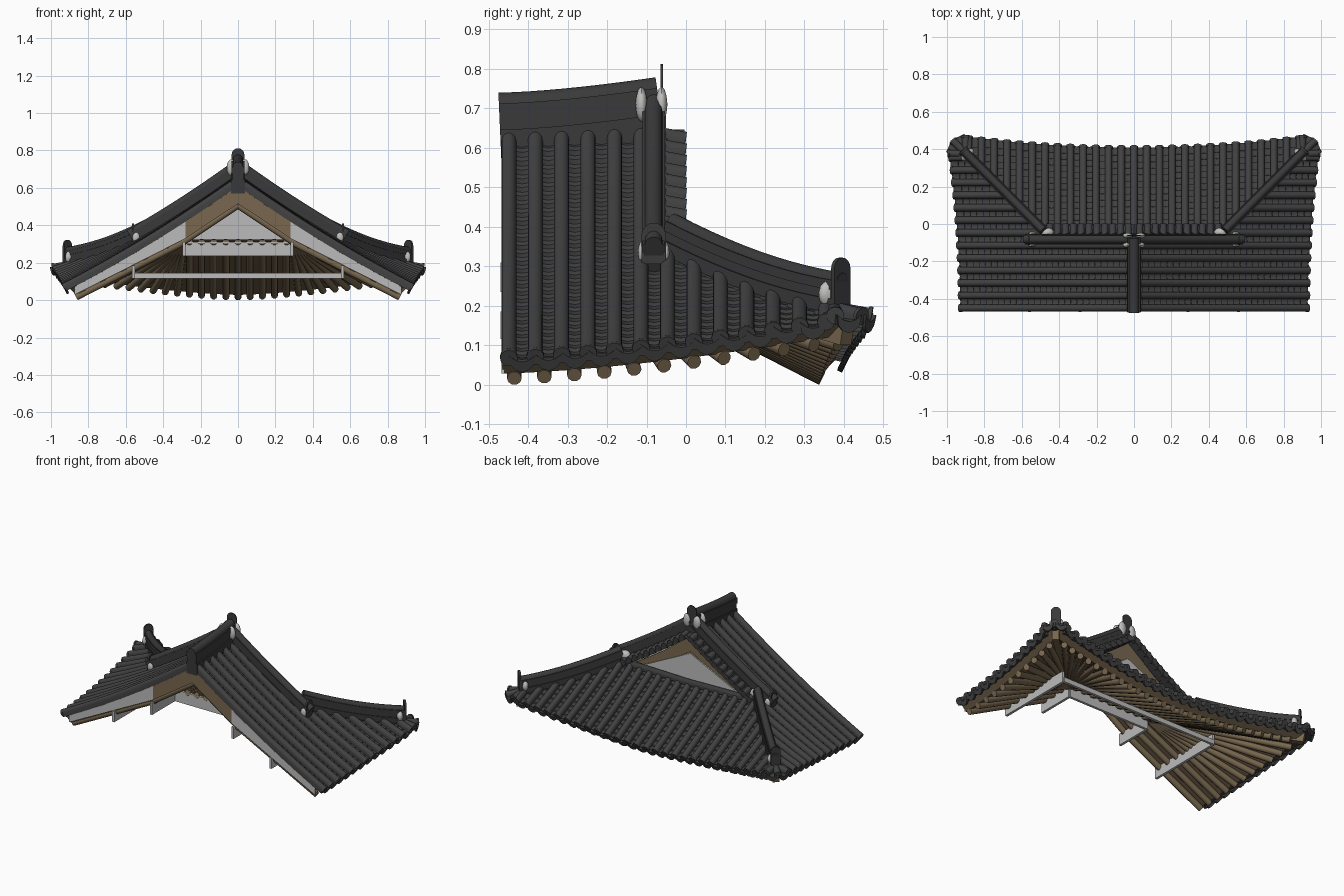
import bpy, bmesh, math
from mathutils import Vector, Matrix

if "Cube" in bpy.data.objects:
    bpy.data.objects.remove(bpy.data.objects["Cube"])

def mat(name, c):
    m = bpy.data.materials.new(name)
    m.diffuse_color = (*c, 1)
    m.use_nodes = True
    m.node_tree.nodes["Principled BSDF"].inputs["Base Color"].default_value = m.diffuse_color
    return m

TILE = mat("charcoal tile", (0.053, 0.053, 0.053))
RIDGE = mat("dark ridge tile", (0.042, 0.042, 0.043))
WOOD = mat("brown wood", (0.19, 0.137, 0.078))
DARKWOOD = mat("dark wood", (0.14, 0.10, 0.058))
GREY = mat("light grey", (0.5, 0.5, 0.5))
PLASTER = mat("pale plaster", (0.52, 0.52, 0.51))
UP = Vector((0, 0, 1))

def sweep(bm, sec, path):
    """Closed section (side, up) swept along a path, with caps."""
    P = [Vector(p) for p in path]
    n, rings = len(P), []
    for i, p in enumerate(P):
        t = (P[min(i + 2, n - 1)] - P[max(i - 2, 0)]).normalized()
        side = t.cross(UP).normalized()
        nor = side.cross(t)
        rings.append([bm.verts.new(p + side * a + nor * b) for a, b in sec])
    m = len(sec)
    for r, q in zip(rings, rings[1:]):
        for j in range(m):
            bm.faces.new((r[j], r[(j + 1) % m], q[(j + 1) % m], q[j]))
    bm.faces.new(rings[0])
    bm.faces.new(rings[-1])

def finish(name, bm, material):
    bmesh.ops.recalc_face_normals(bm, faces=bm.faces)
    me = bpy.data.meshes.new(name)
    bm.to_mesh(me)
    bm.free()
    me.materials.append(material)
    o = bpy.data.objects.new(name, me)
    bpy.context.collection.objects.link(o)
    bpy.ops.object.select_all(action='DESELECT')
    o.select_set(True)
    bpy.context.view_layer.objects.active = o
    bpy.ops.object.shade_smooth_by_angle(angle=math.radians(40))

def arc(r, n, a0=0, a1=math.pi, cy=0):
    return [(r * math.cos(a0 + (a1 - a0) * i / n), cy + r * math.sin(a0 + (a1 - a0) * i / n)) for i in range(n + 1)]

def circle(r, n=10):
    return arc(r, n, 0, 2 * math.pi)[:-1]

def rect(w, h):
    return [(-w / 2, 0), (w / 2, 0), (w / 2, h), (-w / 2, h)]

# Roof surface: d = distance outward, a = position along the eave
def f(d): return 0.636 - 0.71 * d + 0.108 * d * d
def tt(s, a): return min(abs(a) / 0.93 if s == 'B' else max(0, (a + 0.47) / 0.88), 1.05)
def eave(t): return 0.925 + 0.062 * t * t
def lift(t): return 0.1 * t ** 1.5
def zs(d, t):
    u = d / eave(t)
    return f(0.93 * u) + lift(t) * u * u + 0.03 * t * (1 - u)
def pos(s, d, a, z):
    return (a, d - 0.52, z) if s == 'B' else (d if s == 'R' else -d, a, z)
def surf(s, d, a, dz=0): return pos(s, d, a, zs(d, tt(s, a)) + dz)

def start(s, a):
    if s == 'B':
        return max(0.48, abs(a))
    return 0.02 if a < -0.06 else a + 0.52

# Tile rows, valleys and eave end tiles on the three slopes
ROW = arc(0.019, 7) + [(-0.019, -0.014), (0.019, -0.014)]
VAL = [(-0.034, 0.006), (-0.015, -0.007), (0, -0.01), (0.015, -0.007), (0.034, 0.006), (0.034, -0.02), (-0.034, -0.02)]
TONGUE = [(-0.033, 0.006), (-0.015, -0.007), (0, -0.01), (0.015, -0.007), (0.033, 0.006),
          (0.029, -0.02), (0.016, -0.034), (0, -0.04), (-0.016, -0.034), (-0.029, -0.02)]
DISC = circle(0.0225, 12)
rows, valleys, ends = bmesh.new(), bmesh.new(), bmesh.new()

def tip(s, a, sec, length, dz):
    e = eave(tt(s, a))
    sweep(ends, sec, [surf(s, e - 0.004, a, dz), surf(s, e + length, a, dz)])

for s in 'RLB':
    line = [0.068 * k for k in range(-13, 14)] if s == 'B' else [-0.449 + 0.067 * k for k in range(13)]
    for k, a in enumerate(line):
        d0, d1 = start(s, a), eave(tt(s, a))
        n = max(2, int((d1 - d0) / 0.06))
        sweep(rows, ROW, [surf(s, d0 + (d1 - d0) * i / n, a, 0.005) for i in range(n + 1)])
        tip(s, a, DISC, 0.007, 0.001)
        if k == len(line) - 1:
            continue
        b = (a + line[k + 1]) / 2
        d0, d1 = start(s, b), eave(tt(s, b))
        n = max(2, int((d1 - d0) / 0.032))
        path = []
        for i in range(n):            # overlapping courses
            for j, dz in ((0, -0.004), (0.98, 0.005)):
                path.append(surf(s, d0 + (d1 - d0) * (i + j) / n, b, dz))
        sweep(valleys, VAL, path)
        tip(s, b, TONGUE, 0.008, 0)
# rounded corners: short tiles fanned around the hip end
for sx in (1, -1):
    for k, deg in enumerate((2, 23, 45, 67, 88)):
        v = Vector((sx * math.cos(math.radians(deg)), math.sin(math.radians(deg)), -0.18))
        c = Vector((sx * 0.898, 0.375, 0.188))
        L = 0.09 + 0.006 * (k in (1, 2, 3))
        if k % 2:
            sweep(valleys, VAL, [c + v * 0.02, c + v * L])
            sweep(ends, TONGUE, [c + v * (L - 0.004), c + v * (L + 0.006)])
        else:
            c.z += 0.004
            sweep(rows, ROW, [c + v * 0.01, c + v * L])
            sweep(ends, DISC, [c + v * (L - 0.004), c + v * (L + 0.006)])
finish("round_tile_rows", rows, TILE)
finish("valley_tiles", valleys, TILE)
finish("eave_end_tiles", ends, TILE)

# Gable edge: short tiles lying across the verge
verge = bmesh.new()
tg = tt('R', -0.06)
for sx in (1, -1):
    for k in range(11):
        x = 0.03 + 0.042 * k
        z = zs(x, tg)
        sweep(verge, ROW, [(sx * x, -0.07, z + 0.006), (sx * x, -0.004, z - 0.006)])
        sweep(verge, circle(0.02), [(sx * x, -0.008, z - 0.006), (sx * x, 0, z - 0.007)])
    sweep(verge, [(-0.034, -0.02), (0.034, -0.02), (0.034, 0), (-0.034, 0)],
          [(sx * 0.06 * i, -0.038, zs(0.06 * i, tg) - 0.004) for i in range(9)])
finish("gable_verge_tiles", verge, TILE)

# Ridges: layered section with a round cap
def ridge_sec(w, h, base=-0.012):
    r = w * 0.72
    return ([(-w, base), (w, base), (w, h * 0.25), (w * 0.8, h * 0.25), (w * 0.8, h * 0.5), (w * 0.9, h * 0.5),
             (w * 0.9, h - r)] + arc(r, 6, cy=h - r) + [(-w * 0.9, h - r), (-w * 0.9, h * 0.5),
             (-w * 0.8, h * 0.5), (-w * 0.8, h * 0.25), (-w, h * 0.25)])

bm = bmesh.new()
sweep(bm, ridge_sec(0.038, 0.125, -0.045),
      [(0, -0.47 + 0.41 * i / 10, 0.615 + 0.04 * (i / 10) ** 1.5) for i in range(11)])
finish("main_ridge", bm, RIDGE)
desc, hip, orn, plaster = (bmesh.new() for _ in range(4))

def blob(c, size, rot=0):
    M = Matrix.Translation(c) @ Matrix.Rotation(rot, 4, 'Z') @ Matrix.Diagonal((*size, 1))
    bmesh.ops.create_icosphere(plaster, subdivisions=2, radius=1, matrix=M)

def arch(c, direction, w, h, th=0.012):
    """Upright arched end plate."""
    p = Vector(c)
    sweep(orn, [(-w, 0), (w, 0)] + arc(w, 8, cy=h - w), [p, p + Vector(direction) * th])

arch((0, -0.064, 0.68), (0, 1, 0), 0.034, 0.132, 0.006)
for sx, s in ((1, 'R'), (-1, 'L')):
    for y in (-0.113, -0.062):        # plaster either side of the descending ridge
        blob((sx * 0.035, y, 0.71), (0.026, 0.015, 0.045))
    sweep(desc, ridge_sec(0.031, 0.09), [surf(s, -0.02 + 0.57 * i / 12, -0.082) for i in range(13)])
    hz = [0.47 + 0.44 * i / 10 for i in range(11)]
    sweep(hip, ridge_sec(0.028, 0.09), [surf(s, d, d - 0.52, 0.004) for d in hz])
    arch((sx * 0.556, -0.082, 0.305), (sx, 0, 0), 0.031, 0.105)
    for y in (-0.112, -0.052):
        blob((sx * 0.545, y, 0.335), (0.02, 0.01, 0.028))
    dv = Vector((sx, 1, 0)).normalized()
    arch((sx * 0.908, 0.388, 0.2), dv, 0.029, 0.122)
    blob((sx * 0.89, 0.37, 0.23), (0.022, 0.044, 0.04), sx * math.pi / 4)
    blob((sx * 0.465, -0.045, 0.375), (0.038, 0.026, 0.032))
finish("descending_ridges", desc, RIDGE)
finish("hip_ridges", hip, RIDGE)
finish("ridge_end_plates", orn, RIDGE)
finish("ridge_end_plaster", plaster, PLASTER)
bm = bmesh.new()
sweep(bm, ROW, [(-0.47, -0.03, 0.34), (0, -0.03, 0.33), (0.47, -0.03, 0.34)])
finish("gable_base_trim", bm, RIDGE)

# Rafters (parallel then fanned) with boarding and fascia above them
raft, soffit = bmesh.new(), bmesh.new()

def rafter_ends(s, a):
    t = tt(s, a)
    a0 = max(-0.29, min(0.29, a)) if s == 'B' else min(a, -0.23)
    d1, z1 = 0.865 + 0.05 * t * t, 0.015 + lift(t)
    return pos(s, 0.285, a0, 0.312), pos(s, d1, a, z1), pos(s, d1 + 0.035, a, z1 + 0.036)

for s in 'RLB':
    line = [0.065 * k for k in range(-13, 14)] if s == 'B' else [-0.435 + 0.076 * k for k in range(11)]
    for a in line:
        p, q, _ = rafter_ends(s, a)
        sweep(raft, circle(0.0185), [p, q])
    edge = [-0.92] + line + [0.92] if s == 'B' else [-0.465] + line + [0.4]
    strips = []
    for a in edge:
        p, q, e = rafter_ends(s, a)
        strips.append([soffit.verts.new(Vector(v) + UP * 0.013) for v in (p, q, e)])
    for r, q in zip(strips, strips[1:]):
        for j in (0, 1):
            soffit.faces.new((r[j], r[j + 1], q[j + 1], q[j]))
    if s == 'B':
        continue
    sx = 1 if s == 'R' else -1
    for k in range(6):                # upper rafters to the ridge
        y = -0.435 + 0.074 * k
        sweep(raft, circle(0.0185), [(sx * 0.31, y, 0.3), (0, y, 0.507)])
    soffit.faces.new([soffit.verts.new(v) for v in ((0, -0.465, 0.52), (sx * 0.3, -0.465, 0.32),
                                                     (sx * 0.3, -0.06, 0.32), (0, -0.06, 0.52))])
    sweep(raft, rect(0.04, 0.055), [(sx * 0.29, -0.23, 0.285), (sx * 0.925, 0.405, 0.1)])   # hip rafter
finish("rafters", raft, WOOD)
finish("roof_boarding", soffit, DARKWOOD)

# Grey beam frames under the rafters
bm = bmesh.new()
for w, yb, z, h, hb in ((0.29, -0.23, 0.235, 0.075, 0.075), (0.56, 0.04, 0.115, 0.07, 0.03)):
    for sx in (1, -1):
        sweep(bm, rect(0.016, h), [(sx * w, -0.47, z), (sx * w, yb, z)])
    sweep(bm, rect(0.016, hb), [(-w, yb, z), (w, yb, z)])
finish("beam_frames", bm, GREY)

# Front cut faces: tile bed on top, grey infill low down, wood near the ridge
def cut(name, x0, x1, low, top, bottom, material):
    bm = bmesh.new()
    for sx in (1, -1):
        xs = [x0 + (x1 - x0) * i / 8 for i in range(9)]
        sec = [(sx * x, f(x) - top) for x in xs]
        sec += [(sx * x, f(x) - bottom) for x in reversed(xs)] if low is None else [(sx * x, z) for x, z in low]
        sweep(bm, sec, [(0, -0.467, 0), (0, -0.46, 0)])
    finish(name, bm, material)

cut("cut_tile_bed", 0.0, 0.92, None, -0.004, 0.026, TILE)
cut("cut_infill", 0.28, 0.875, [(0.875, 0.028), (0.28, 0.33)], 0.026, 0, GREY)
cut("cut_boarding", 0.0, 0.28, [(0.28, 0.33), (0, 0.515)], 0.026, 0, WOOD)

# Gable: brown board with a grey panel on both faces
bm = bmesh.new()
sweep(bm, [(-0.43, 0.32), (0.43, 0.32), (0.2, 0.47), (0, 0.62), (-0.2, 0.47)], [(0, -0.062, 0), (0, -0.052, 0)])
finish("gable_board", bm, WOOD)
bm = bmesh.new()
sweep(bm, [(-0.41, 0.31), (0.41, 0.31), (0, 0.51)], [(0, -0.068, 0), (0, -0.044, 0)])
finish("gable_panel", bm, GREY)
